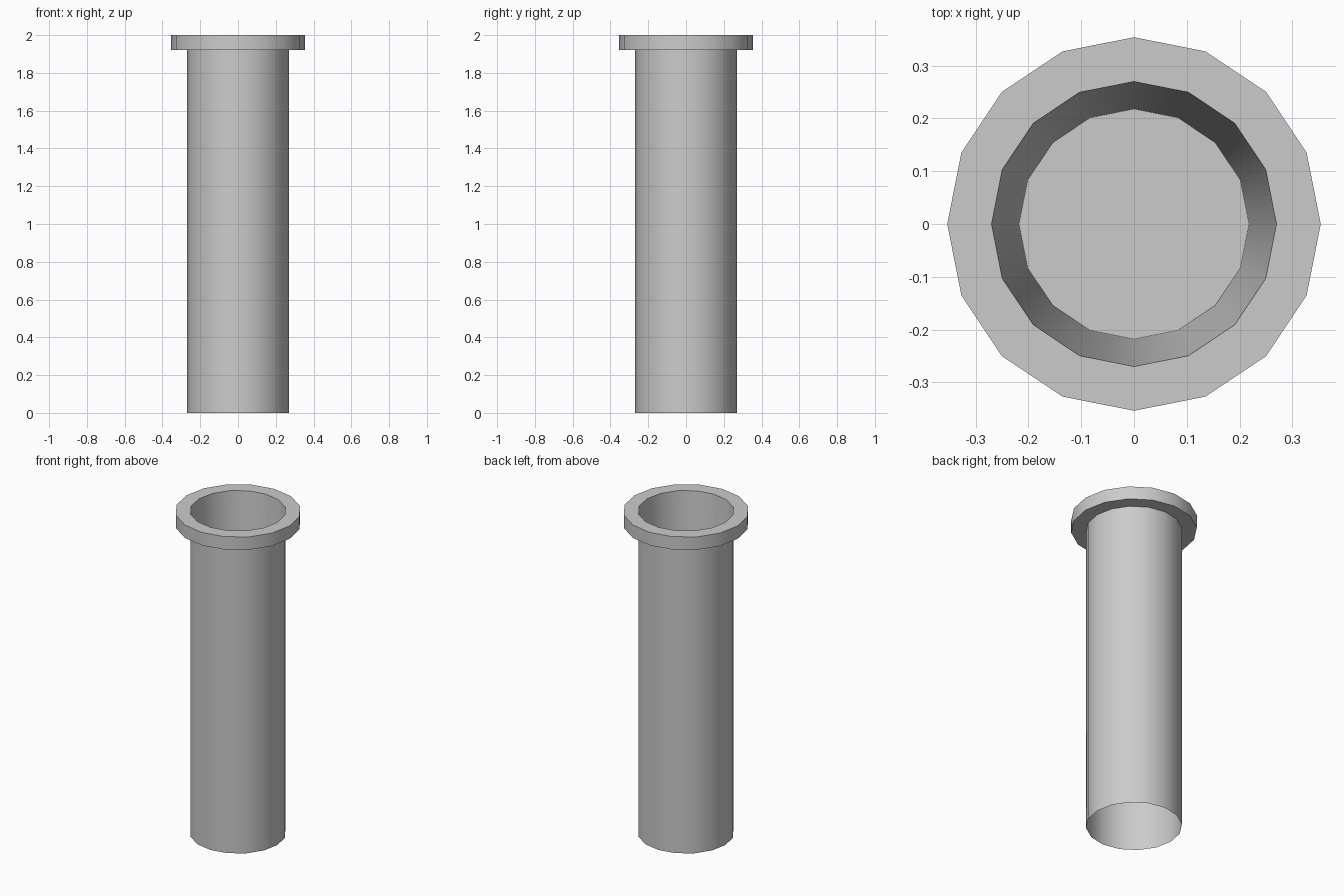
import bpy, bmesh, math

if "Cube" in bpy.data.objects:
    bpy.data.objects.remove(bpy.data.objects["Cube"])

SIDES = 16


def lathe(name, profile, cap_end=False):
    """Revolve (radius, z) points round z, walking up the outside and down the inside."""
    bm = bmesh.new()
    rings = []
    for r, z in profile:
        rings.append([bm.verts.new((r * math.cos(2 * math.pi * i / SIDES),
                                    r * math.sin(2 * math.pi * i / SIDES), z))
                      for i in range(SIDES)])
    for a, b in zip(rings, rings[1:]):
        for i in range(SIDES):
            j = (i + 1) % SIDES
            bm.faces.new((a[i], a[j], b[j], b[i]))
    if cap_end:
        bm.faces.new(rings[-1])
    mesh = bpy.data.meshes.new(name)
    bm.to_mesh(mesh)
    bm.free()
    obj = bpy.data.objects.new(name, mesh)
    bpy.context.collection.objects.link(obj)
    bpy.ops.object.select_all(action='DESELECT')
    obj.select_set(True)
    bpy.context.view_layer.objects.active = obj
    bpy.ops.object.shade_smooth_by_angle(angle=math.radians(35))
    return obj


# Tube open at the bottom, flanged rim, tapered bore closed by a floor
lathe("flanged_pipe", [
    (0.27, 0.0), (0.27, 1.92),      # outer wall
    (0.354, 1.92), (0.354, 2.0),    # flange
    (0.27, 2.0), (0.218, 1.0),      # rim and tapered bore
], cap_end=True)
